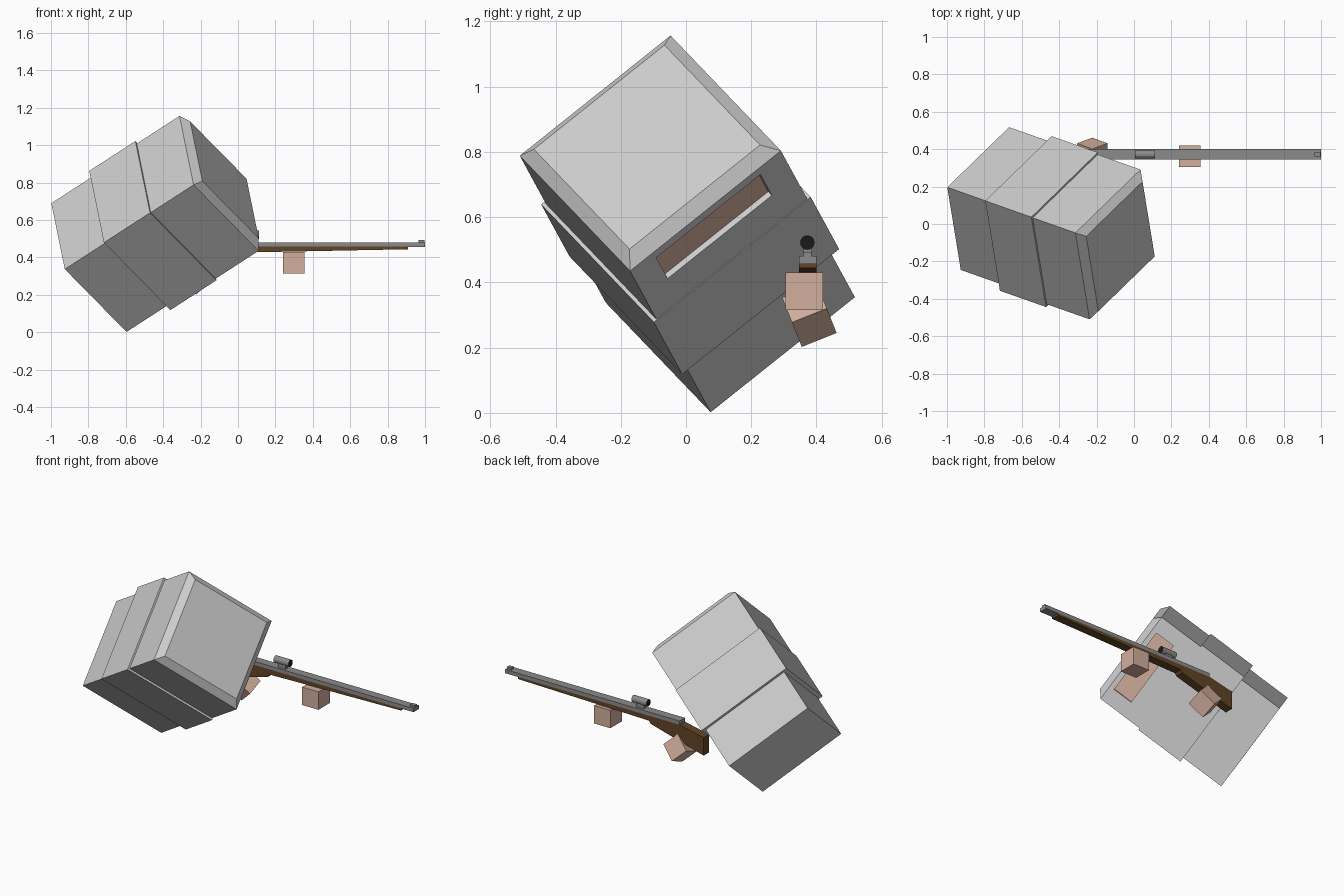
import bpy, bmesh, math
from mathutils import Matrix, Vector

if "Cube" in bpy.data.objects:
    bpy.data.objects.remove(bpy.data.objects["Cube"])


def material(name, rgb):
    m = bpy.data.materials.new(name)
    m.diffuse_color = (*rgb, 1)
    m.use_nodes = True
    m.node_tree.nodes["Principled BSDF"].inputs["Base Color"].default_value = m.diffuse_color
    return m


SKIN = material("skin", (0.65, 0.43, 0.34))
WOOD = material("wood", (0.12, 0.06, 0.02))
METAL = material("gun_metal", (0.26, 0.26, 0.26))
BLACK = material("lens_black", (0.01, 0.01, 0.01))


def finish(name, bm, mat=None, matrix=None):
    bmesh.ops.recalc_face_normals(bm, faces=bm.faces)
    me = bpy.data.meshes.new(name)
    bm.to_mesh(me)
    bm.free()
    if mat:
        me.materials.append(mat)
    ob = bpy.data.objects.new(name, me)
    bpy.context.collection.objects.link(ob)
    if matrix:
        ob.matrix_world = matrix
    return ob


def box(name, lo, hi, mat=None, matrix=None):
    bm = bmesh.new()
    bmesh.ops.create_cube(bm, size=1)
    lo, hi = Vector(lo), Vector(hi)
    for v in bm.verts:
        v.co = Vector((v.co[i] * (hi - lo)[i] + (lo + hi)[i] / 2 for i in range(3)))
    return finish(name, bm, mat, matrix)


def stacked_rings(name, rings, matrix):
    """Square rings (height, half_x, half_y) joined into a closed solid."""
    bm = bmesh.new()
    loops = [[bm.verts.new((sx * a, sy * b, h))
              for sx, sy in ((1, 1), (-1, 1), (-1, -1), (1, -1))] for h, a, b in rings]
    for p, q in zip(loops, loops[1:]):
        for i in range(4):
            j = (i + 1) % 4
            bm.faces.new((p[i], p[j], q[j], q[i]))
    bm.faces.new(loops[0])
    bm.faces.new(loops[-1])
    return finish(name, bm, None, matrix)


# Tilted local frame of the head: x = visor side, z = crown
ex = Vector((0.58, 0.564, -0.589)).normalized()
ez = ex.cross(Vector((-0.13, 0.772, 0.622))).normalized()
ey = ez.cross(ex)
HEAD = Matrix((ex, ey, ez)).transposed().to_4x4()
HEAD.translation = (-0.797, 0.136, 0.346)

# Helmet: neck block, wider middle band, crown block with chamfered top
box("helmet_neck", (-0.285, -0.285, 0), (0.285, 0.285, 0.274), None, HEAD)
box("helmet_band", (-0.31, -0.31, 0.274), (0.303, 0.31, 0.58), None, HEAD)
crown = stacked_rings("helmet_crown", [(0.58, 0.3, 0.298), (0.864, 0.3, 0.298),
                                       (0.9, 0.26, 0.258)], HEAD)

# Visor slit cut into the crown, with the face showing behind it
cutter = box("visor_cutter", (0.278, -0.206, 0.71), (0.35, 0.206, 0.833), None, HEAD)
cutter.hide_render = True
mod = crown.modifiers.new("visor", 'BOOLEAN')
mod.operation = 'DIFFERENCE'
mod.object = cutter
mod.solver = 'EXACT'
bpy.context.view_layer.objects.active = crown
bpy.ops.object.modifier_apply(modifier="visor")
bpy.data.objects.remove(cutter)
box("face", (0.27, -0.206, 0.71), (0.28, 0.206, 0.833), SKIN, HEAD)

# Rifle: wooden stock from a side profile
Y0, Y1, YC = 0.346, 0.4, 0.372
profile = [(-0.405, 0.305), (-0.405, 0.42), (-0.23, 0.458), (0.91, 0.458),
           (0.91, 0.444), (0.1, 0.428), (-0.02, 0.425), (-0.03, 0.408)]
bm = bmesh.new()
side = bm.faces.new([bm.verts.new((x, Y0, z)) for x, z in profile])
ext = bmesh.ops.extrude_face_region(bm, geom=[side])["geom"]
bmesh.ops.translate(bm, vec=(0, Y1 - Y0, 0),
                    verts=[g for g in ext if isinstance(g, bmesh.types.BMVert)])
finish("rifle_stock", bm, WOOD)

# Barrel, front sight and scope mount
box("rifle_barrel", (-0.235, Y0, 0.457), (1.0, Y1, 0.481), METAL)
box("front_sight", (0.965, YC - 0.012, 0.481), (0.997, YC + 0.012, 0.493), METAL)
box("scope_mount", (0.03, YC - 0.012, 0.481), (0.085, YC + 0.012, 0.505), METAL)

# Scope with black lenses at both ends
bm = bmesh.new()
bmesh.ops.create_cone(bm, cap_ends=True, segments=16, radius1=0.022, radius2=0.022,
                      depth=0.107, matrix=Matrix.Translation((0.058, YC, 0.522))
                      @ Matrix.Rotation(math.pi / 2, 4, 'Y'))
for f in bm.faces:
    f.material_index = 1 if len(f.verts) > 4 else 0
scope = finish("scope", bm, METAL)
scope.data.materials.append(BLACK)

# Hands: one square under the barrel, one turned at the grip
H = 0.0575
turn = Matrix.Rotation(math.radians(21.8), 4, 'X') @ Matrix.Rotation(math.pi / 4, 4, 'Y')
for name, pos, rot in (("front_hand", (0.298, 0.363, 0.373), Matrix()),
                       ("grip_hand", (-0.223, 0.378, 0.299), turn)):
    box(name, (-H, -H, -H), (H, H, H), SKIN, Matrix.Translation(pos) @ rot)
